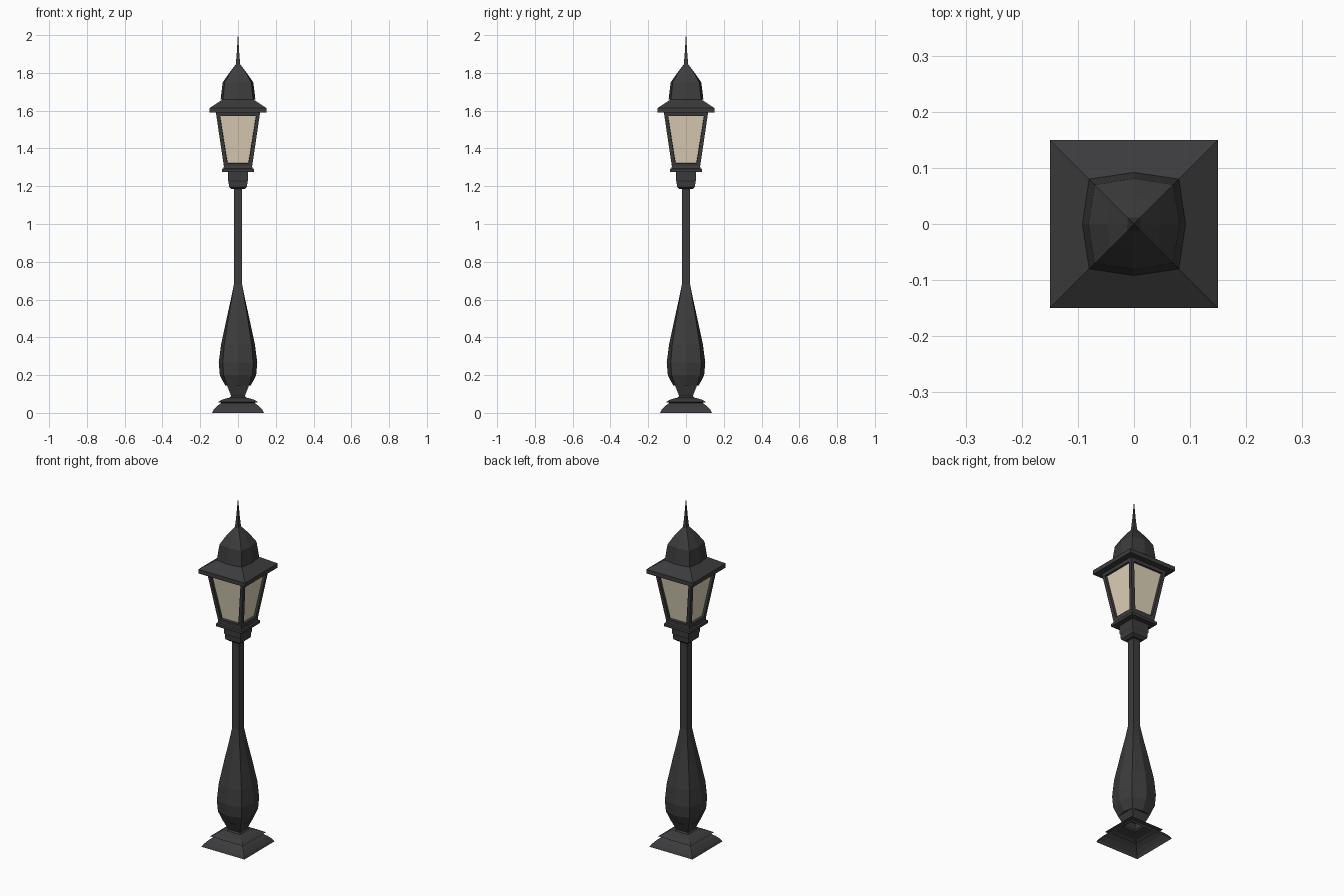
import bpy, bmesh

if "Cube" in bpy.data.objects:
    bpy.data.objects.remove(bpy.data.objects["Cube"])


def material(name, col):
    m = bpy.data.materials.new(name)
    m.diffuse_color = (*col, 1)
    m.use_nodes = True
    m.node_tree.nodes["Principled BSDF"].inputs["Base Color"].default_value = m.diffuse_color
    return m


IRON = material("dark_iron", (0.045, 0.045, 0.047))
GLASS = material("warm_glass", (0.74, 0.65, 0.49))


def finish(name, bm, mats):
    bmesh.ops.recalc_face_normals(bm, faces=bm.faces)
    me = bpy.data.meshes.new(name)
    bm.to_mesh(me)
    bm.free()
    for m in mats:
        me.materials.append(m)
    ob = bpy.data.objects.new(name, me)
    bpy.context.collection.objects.link(ob)
    return ob


def loft(name, rings, bottom=True, top=True):
    """Stack of rings (z, corner) for squares, (z, corner, middle) for bowed sides."""
    bm = bmesh.new()
    bowed = any(len(r) == 3 for r in rings)
    loops = []
    for z, c, *mid in rings:
        m = mid[0] if mid else c
        pts = [(c, -c), (m, 0), (c, c), (0, m), (-c, c), (-m, 0), (-c, -c), (0, -m)]
        if not bowed:
            pts = pts[::2]
        loops.append([bm.verts.new((x, y, z)) for x, y in pts])
    n = len(loops[0])
    for a, b in zip(loops, loops[1:]):
        for i in range(n):
            j = (i + 1) % n
            bm.faces.new((a[i], a[j], b[j], b[i]))
    if bottom:
        bm.faces.new(loops[0][::-1])
    if top:
        bm.faces.new(loops[-1])
    return finish(name, bm, [IRON])


# Stepped square foot, open underneath, running up into the neck
loft("foot", [(0, 0.138), (0.015, 0.13), (0.035, 0.112), (0.053, 0.088),
              (0.057, 0.106), (0.07, 0.085), (0.082, 0.042),
              (0.09, 0.036), (0.145, 0.058)], bottom=False, top=False)

# Bulb-shaped lower post with bowed sides
loft("bulb", [(0.145, 0.058, 0.068), (0.2, 0.076, 0.096), (0.265, 0.08, 0.102),
              (0.36, 0.073, 0.09), (0.5, 0.051, 0.06), (0.6, 0.034, 0.038),
              (0.68, 0.022, 0.022)], top=False)

# Slim square pole
loft("pole", [(0.68, 0.022), (1.195, 0.022)])

# Lantern holder and sill
loft("lantern_holder", [(1.185, 0.034), (1.197, 0.048), (1.225, 0.05),
                        (1.23, 0.053), (1.276, 0.054)])
loft("lantern_sill", [(1.276, 0.084), (1.291, 0.084), (1.295, 0.076), (1.306, 0.075)])

# Tapered lantern body: recessed glass panes inset in the four sides
bm = bmesh.new()
lo, hi = [[bm.verts.new((x * h, y * h, z)) for x, y in ((1, -1), (1, 1), (-1, 1), (-1, -1))]
          for z, h in ((1.3, 0.074), (1.59, 0.117))]
sides = [bm.faces.new((lo[i], lo[(i + 1) % 4], hi[(i + 1) % 4], hi[i])) for i in range(4)]
bm.faces.new(lo[::-1])
bm.faces.new(hi)
bm.normal_update()
bmesh.ops.inset_individual(bm, faces=sides, thickness=0.028)
bmesh.ops.inset_individual(bm, faces=sides, thickness=0.001, depth=-0.013)
for f in sides:
    f.material_index = 1
finish("lantern_body", bm, [IRON, GLASS])

# Overhanging roof, domed cap and spire
loft("roof", [(1.59, 0.15), (1.614, 0.15), (1.662, 0.078)])
loft("cap", [(1.66, 0.08, 0.092), (1.75, 0.07, 0.081), (1.8, 0.043, 0.046),
             (1.845, 0.012, 0.012)])
loft("spire", [(1.84, 0.012), (1.9, 0.007), (2.0, 0.0008)])
